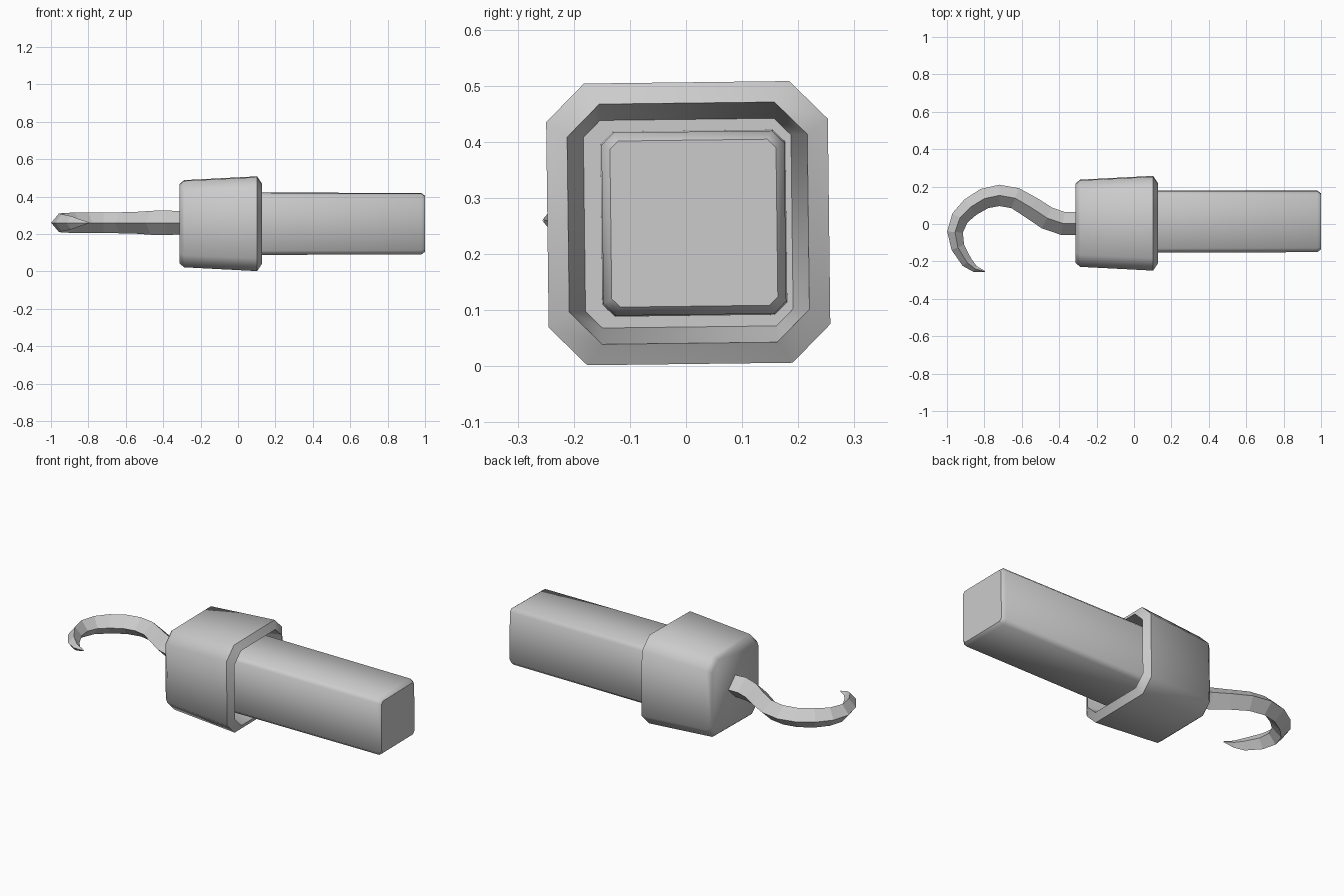
import bpy, bmesh
from math import radians, sin, cos
from mathutils import Vector, Matrix

if "Cube" in bpy.data.objects:
    bpy.data.objects.remove(bpy.data.objects["Cube"])


def loft(name, rings, smooth_angle=None):
    """Skin a list of equal-sized point rings and cap both ends."""
    bm = bmesh.new()
    loops = [[bm.verts.new(p) for p in ring] for ring in rings]
    n = len(rings[0])
    for a, b in zip(loops, loops[1:]):
        for i in range(n):
            j = (i + 1) % n
            bm.faces.new((a[i], a[j], b[j], b[i]))
    bm.faces.new(loops[0][::-1])
    bm.faces.new(loops[-1])
    bmesh.ops.recalc_face_normals(bm, faces=bm.faces)
    mesh = bpy.data.meshes.new(name)
    bm.to_mesh(mesh)
    bm.free()
    obj = bpy.data.objects.new(name, mesh)
    bpy.context.collection.objects.link(obj)
    if smooth_angle:
        bpy.ops.object.select_all(action='DESELECT')
        obj.select_set(True)
        bpy.context.view_layer.objects.active = obj
        bpy.ops.object.shade_smooth_by_angle(angle=radians(smooth_angle))
    return obj


def octagon(x, half, cut, cy, cz):
    """Square section with chamfered corners, turned slightly about x."""
    k = half - cut
    pts = [(half, -k), (half, k), (k, half), (-k, half),
           (-half, k), (-half, -k), (-k, -half), (k, -half)]
    c, s = cos(radians(0.7)), sin(radians(0.7))
    return [Vector((x, cy + c * y - s * z, cz + s * y + c * z)) for y, z in pts]


# Collar: tapered chamfered block with a recessed socket
collar_profile = [(-0.313, 0.210, 0.055), (-0.288, 0.231, 0.065), (0.102, 0.251, 0.068),
                  (0.127, 0.214, 0.058), (0.0, 0.185, 0.03)]
loft("collar", [octagon(x, h, c, 0.004, 0.255) for x, h, c in collar_profile], 50)

# Grip: square bar seated in the socket
grip_profile = [(-0.05, 0.165, 0.022), (0.98, 0.163, 0.022), (1.0, 0.148, 0.015)]
loft("grip", [octagon(x, h, c, 0.014, 0.255) for x, h, c in grip_profile], 50)

# Hook: diamond section swept along a flat curve (x, y, half width, half height)
path = [(-0.28, 0.003, 0.062, 0.060), (-0.38, 0.003, 0.062, 0.066), (-0.465, 0.032, 0.062, 0.064),
        (-0.55, 0.088, 0.060, 0.058), (-0.635, 0.138, 0.057, 0.056), (-0.72, 0.153, 0.057, 0.055),
        (-0.80, 0.136, 0.055, 0.055), (-0.875, 0.090, 0.052, 0.055), (-0.931, 0.032, 0.047, 0.052),
        (-0.957, -0.043, 0.042, 0.050), (-0.942, -0.125, 0.036, 0.046),
        (-0.893, -0.205, 0.030, 0.036), (-0.85, -0.240, 0.018, 0.020), (-0.797, -0.254, 0.002, 0.003)]
rings = []
for i, (x, y, w, h) in enumerate(path):
    a, b = path[max(i - 1, 0)], path[min(i + 1, len(path) - 1)]
    side = Vector((a[1] - b[1], b[0] - a[0], 0)).normalized() * w
    up = Vector((0, 0, h))
    c = Vector((x, y, 0.26))
    rings.append([c + side, c + up, c - side, c - up])
loft("hook", rings)
